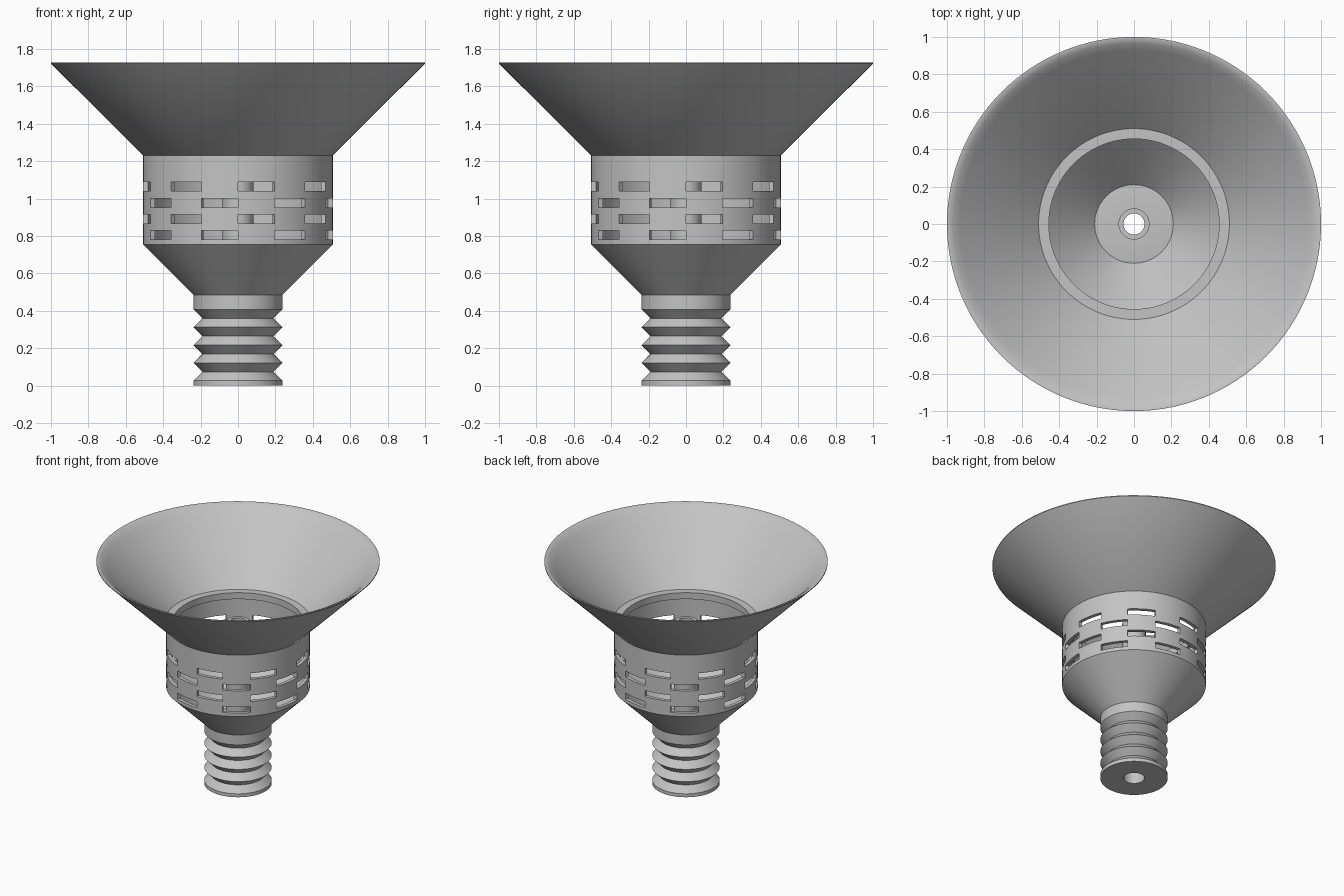
import bpy, bmesh, math

cube = bpy.data.objects.get("Cube")
if cube:
    bpy.data.objects.remove(cube, do_unlink=True)

SEGMENTS = 128
grey = bpy.data.materials.new("plain_grey")
grey.use_nodes = True
colour = (0.55, 0.55, 0.55, 1)
grey.diffuse_color = colour
grey.node_tree.nodes["Principled BSDF"].inputs["Base Color"].default_value = colour


def finish(name, bm):
    bmesh.ops.recalc_face_normals(bm, faces=bm.faces)
    mesh = bpy.data.meshes.new(name)
    bm.to_mesh(mesh)
    bm.free()
    mesh.materials.append(grey)
    obj = bpy.data.objects.new(name, mesh)
    bpy.context.collection.objects.link(obj)
    bpy.ops.object.select_all(action="DESELECT")
    obj.select_set(True)
    bpy.context.view_layer.objects.active = obj
    bpy.ops.object.shade_smooth_by_angle(angle=math.radians(30))


def ring(bm, r, z):
    step = math.tau / SEGMENTS
    return [bm.verts.new((r * math.cos(i * step), r * math.sin(i * step), z))
            for i in range(SEGMENTS)]


def lathe(name, profile):
    """Spin a closed (radius, height) outline around the z axis."""
    bm = bmesh.new()
    rings = [ring(bm, r, z) for r, z in profile]
    for k, a in enumerate(rings):
        b = rings[(k + 1) % len(rings)]
        for i in range(SEGMENTS):
            j = (i + 1) % SEGMENTS
            bm.faces.new((a[i], a[j], b[j], b[i]))
    finish(name, bm)


# Ribbed neck: four V grooves below a plain collar
neck = [(0.074, 0), (0.238, 0), (0.238, 0.027)]
for k in range(4):
    z = 0.074 + k * 0.0953
    neck += [(0.19, z), (0.238, z + 0.048)]
neck += [(0.238, 0.485), (0.21, 0.49), (0.074, 0.49)]
lathe("ribbed_neck", neck)

# Lower funnel
lathe("lower_cone", [(0.238, 0.485), (0.507, 0.754), (0.48, 0.76), (0.21, 0.49)])

# Hollow tube on the axis
lathe("centre_tube", [(0.083, 0.48), (0.083, 1.26), (0.056, 1.26), (0.056, 0.48)])

# Flared shade with an inner ledge and a rounded rim
lathe("flared_shade", [
    (0.507, 1.232), (1.0, 1.722), (1.0, 1.728), (0.99, 1.728), (0.965, 1.715),
    (0.93, 1.687), (0.51, 1.27), (0.455, 1.27), (0.455, 1.22), (0.48, 1.22)])

# Band with four staggered rows of slots
levels = [0.754]
for row in range(4):
    centre = 0.805 + row * 0.0863
    levels += [centre - 0.024, centre + 0.024]
levels.append(1.232)
SLOT = SEGMENTS // 16


def is_open(i, row):
    if row < 0 or row >= len(levels) - 1:
        return True
    if row % 2 == 0:
        return False
    return (i % SEGMENTS) // SLOT % 2 == (row // 2 + 1) % 2 == 0 or (
        row // 2 % 2 == 0 and (i % SEGMENTS) // SLOT % 2 == 1)


bm = bmesh.new()
outer = [ring(bm, 0.507, z) for z in levels]
inner = [ring(bm, 0.48, z) for z in levels]
for row in range(len(levels) - 1):
    for i in range(SEGMENTS):
        if is_open(i, row):
            continue
        j, up = (i + 1) % SEGMENTS, row + 1
        for wall in (outer, inner):
            bm.faces.new((wall[row][i], wall[row][j], wall[up][j], wall[up][i]))
        # Close the wall thickness wherever the neighbouring cell is open
        for di, dr, a, b in ((-1, 0, (row, i), (up, i)), (1, 0, (row, j), (up, j)),
                             (0, -1, (row, i), (row, j)), (0, 1, (up, i), (up, j))):
            if is_open(i + di, row + dr):
                bm.faces.new((outer[a[0]][a[1]], outer[b[0]][b[1]],
                              inner[b[0]][b[1]], inner[a[0]][a[1]]))
finish("slotted_band", bm)
